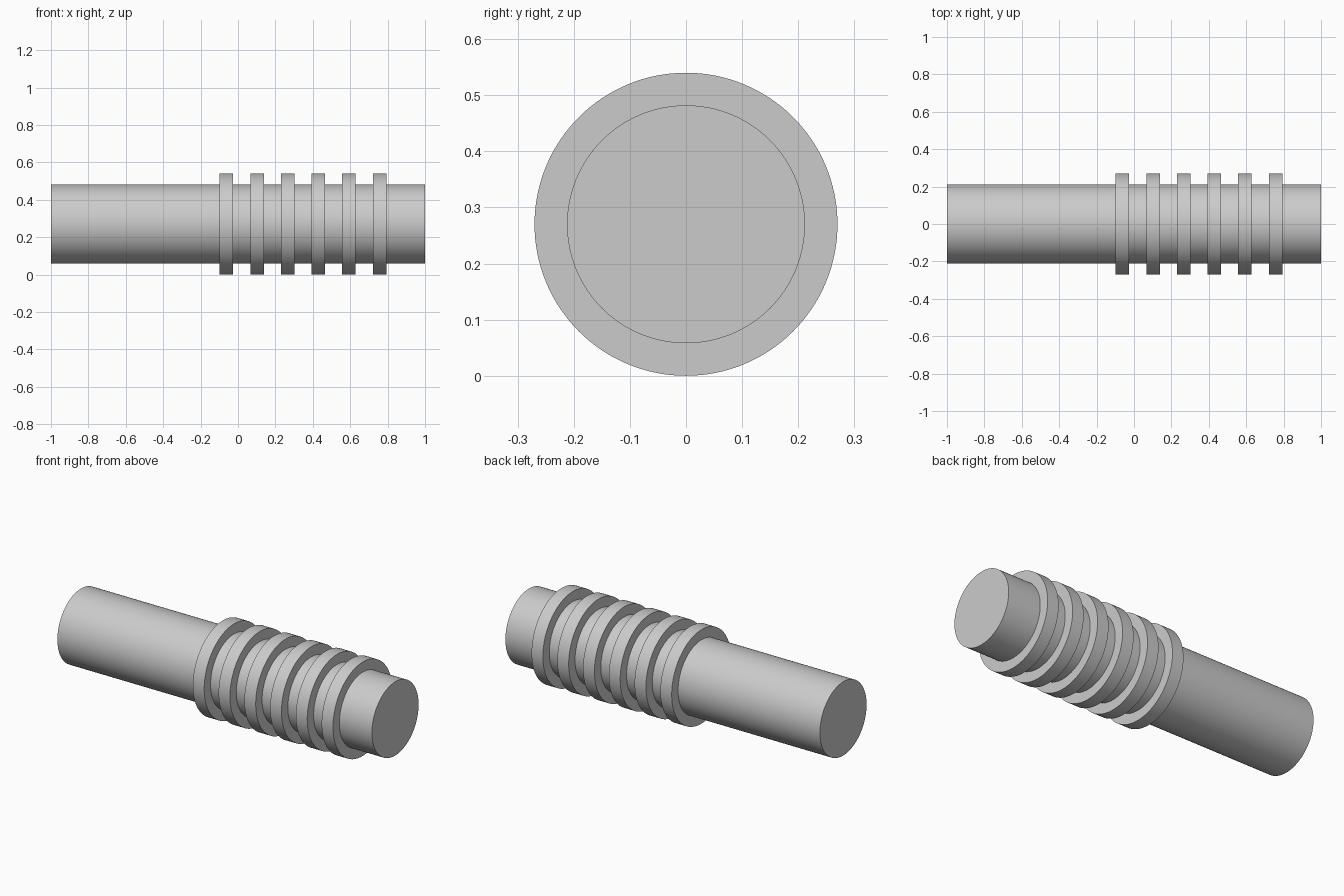
import bpy
import math

if "Cube" in bpy.data.objects:
    bpy.data.objects.remove(bpy.data.objects["Cube"], do_unlink=True)

AXIS_Z = 0.27

# Single grey finish
grey = bpy.data.materials.new("plain_grey")
grey.use_nodes = True
colour = (0.6, 0.6, 0.6, 1)
grey.diffuse_color = colour
grey.node_tree.nodes["Principled BSDF"].inputs["Base Color"].default_value = colour


def disc(name, x, radius, length):
    """Solid cylinder lying along x."""
    bpy.ops.mesh.primitive_cylinder_add(
        vertices=128, radius=radius, depth=length,
        location=(x, 0, AXIS_Z), rotation=(0, math.pi / 2, 0))
    obj = bpy.context.object
    obj.name = name
    obj.data.materials.append(grey)
    bpy.ops.object.shade_smooth_by_angle(angle=math.radians(30))
    return obj


# Shaft
disc("shaft", 0, 0.212, 2)

# Evenly spaced collars
for i in range(6):
    disc(f"collar_{i + 1}", -0.062 + 0.1638 * i, 0.27, 0.072)
